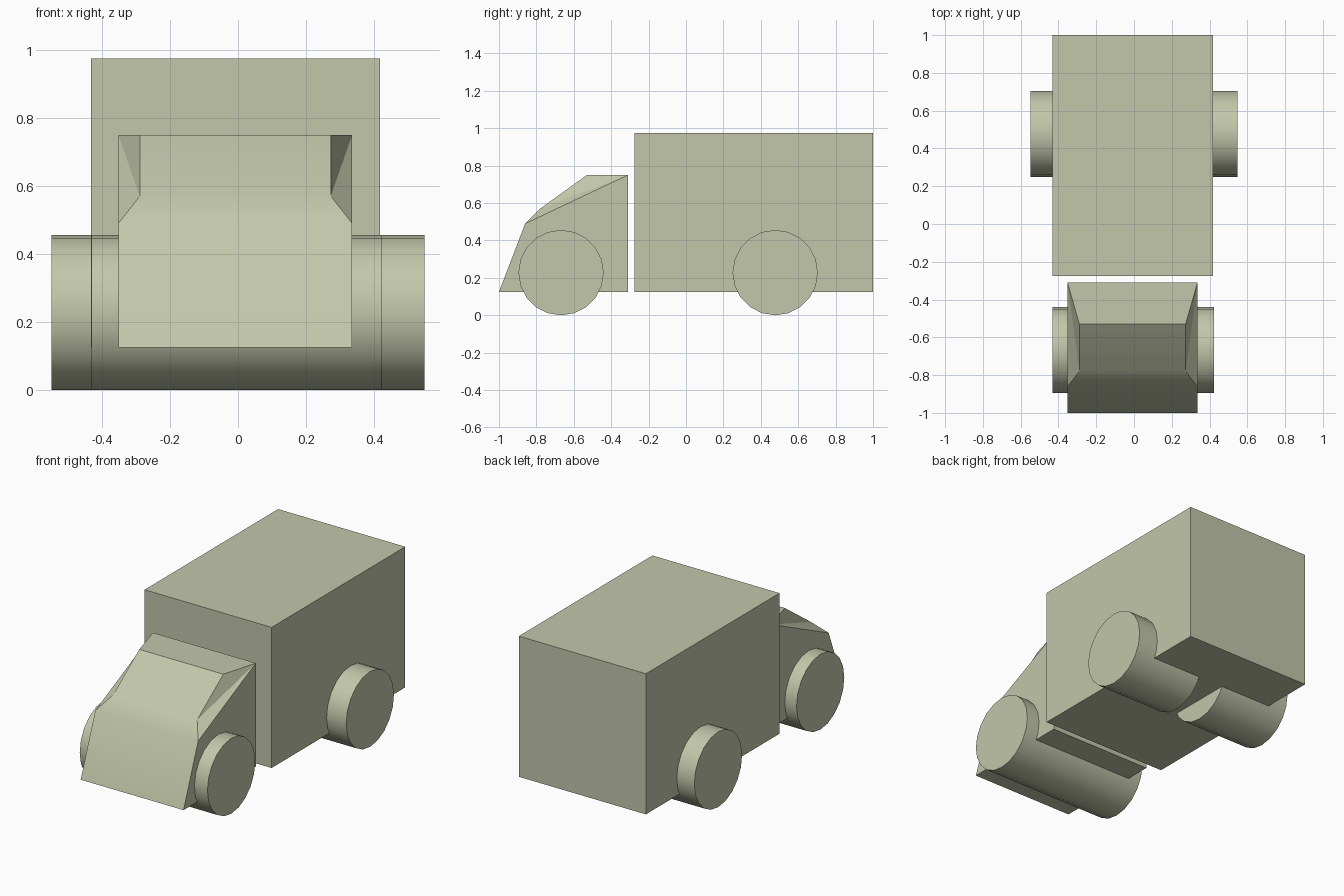
import bpy
import bmesh
import math
from mathutils import Matrix

if "Cube" in bpy.data.objects:
    bpy.data.objects.remove(bpy.data.objects["Cube"], do_unlink=True)

# One flat colour for the whole van
COLOUR = (0.54, 0.57, 0.40, 1.0)
paint = bpy.data.materials.new("pale_olive")
paint.use_nodes = True
paint.diffuse_color = COLOUR
paint.node_tree.nodes["Principled BSDF"].inputs["Base Color"].default_value = COLOUR


def finish(name, bm, smooth=True):
    """Turn a bmesh into a shaded, coloured object."""
    bmesh.ops.recalc_face_normals(bm, faces=bm.faces)
    mesh = bpy.data.meshes.new(name)
    bm.to_mesh(mesh)
    bm.free()
    mesh.materials.append(paint)
    obj = bpy.data.objects.new(name, mesh)
    bpy.context.collection.objects.link(obj)
    if smooth:
        bpy.ops.object.select_all(action="DESELECT")
        obj.select_set(True)
        bpy.context.view_layer.objects.active = obj
        bpy.ops.object.shade_smooth_by_angle(angle=math.radians(30))
    return obj


# Cargo box
bm = bmesh.new()
bmesh.ops.create_cube(bm, size=1, matrix=Matrix.Translation((-0.007, 0.362, 0.55))
                      @ Matrix.Diagonal((0.85, 1.276, 0.85, 1)))
finish("cargo_box", bm, smooth=False)

# Cab: pairs of points around the profile as half width, y, z
CAB_X = -0.008
profile = [
    (0.344, -1.00, 0.125),   # bumper
    (0.344, -0.86, 0.49),    # bonnet top
    (0.281, -0.78, 0.57),    # windscreen base
    (0.281, -0.53, 0.75),    # windscreen top
    (0.344, -0.31, 0.75),    # roof rear
    (0.344, -0.31, 0.125),   # floor rear
]
bm = bmesh.new()
sides = [[bm.verts.new((CAB_X + s * w, y, z)) for w, y, z in profile] for s in (-1, 1)]
right, left = sides
for i in range(len(profile)):
    j = (i + 1) % len(profile)
    bm.faces.new((right[i], right[j], left[j], left[i]))
for bumper, bonnet, screen, top, roof, floor in sides:
    bm.faces.new((bumper, bonnet, roof, floor))
    bm.faces.new((bonnet, screen, roof))
    bm.faces.new((screen, top, roof))
finish("cab", bm)


# Wheels: wide drums reaching in under the body
def wheel(name, x_inner, x_outer, y, radius=0.228):
    bm = bmesh.new()
    place = (Matrix.Translation(((x_inner + x_outer) / 2, y, radius))
             @ Matrix.Rotation(math.pi / 2, 4, "Y"))
    bmesh.ops.create_cone(bm, cap_ends=True, segments=20, radius1=radius, radius2=radius,
                          depth=abs(x_outer - x_inner), matrix=place)
    finish(name, bm)


for side, s in (("right", -1), ("left", 1)):
    wheel("front_wheel_" + side, -0.004, -0.004 + s * 0.427, -0.668)
    wheel("rear_wheel_" + side, s * 0.085, s * 0.549, 0.477)
